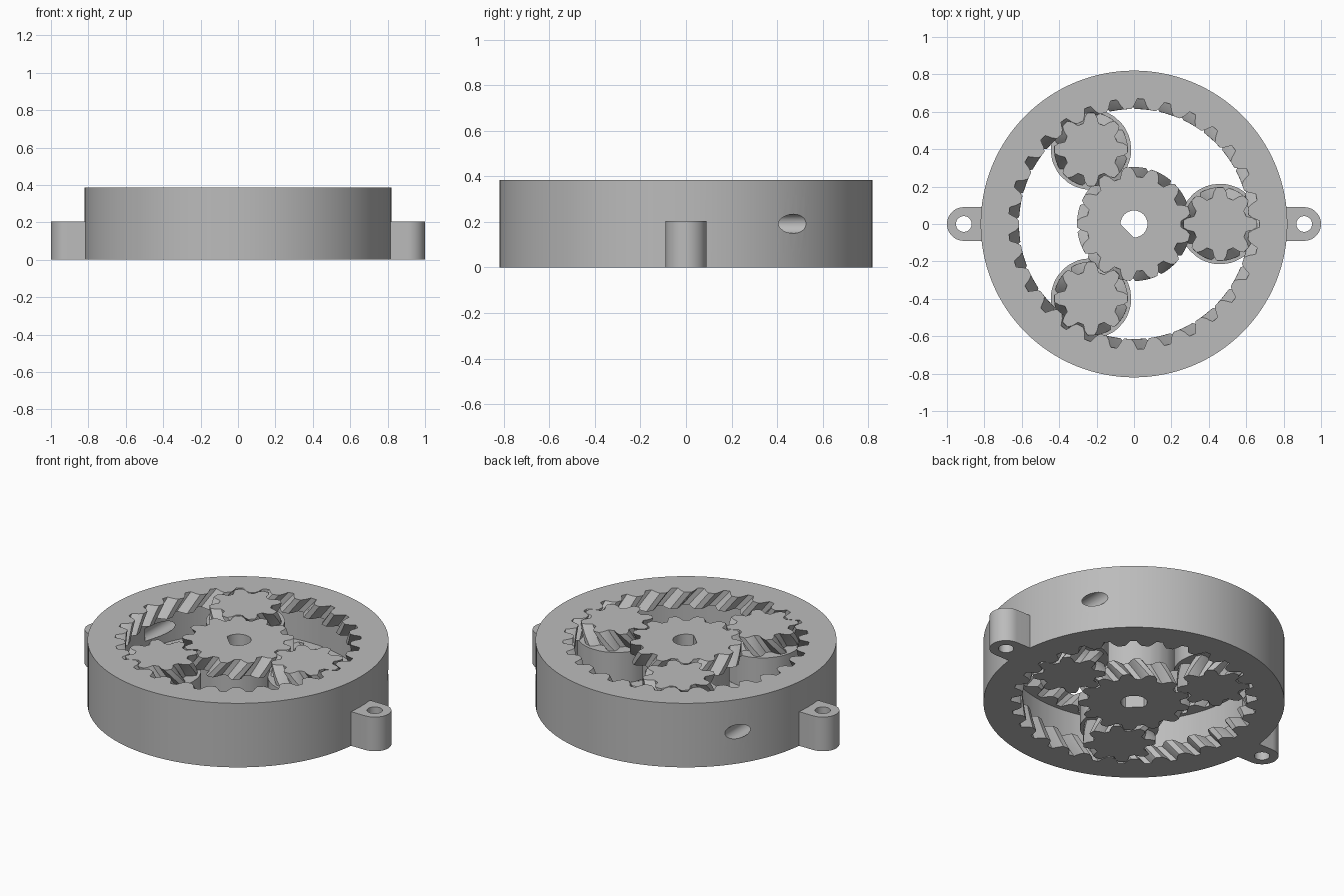
import bpy, bmesh
from math import pi, cos, sin, sqrt

if "Cube" in bpy.data.objects:
    bpy.data.objects.remove(bpy.data.objects["Cube"], do_unlink=True)

HEIGHT = 0.385
GROOVE = (0.1, 0.285)        # smooth bearing band between the two tooth rows
ORBIT = 0.46                 # distance from sun axis to planet axes
SUN_TEETH, PLANET_TEETH = 13, 8
RING_TEETH = SUN_TEETH + 2 * PLANET_TEETH
MODULE = ORBIT / (SUN_TEETH + PLANET_TEETH)
HELIX = 0.8                  # sideways tooth shift per unit of height

grey = bpy.data.materials.new("plain grey")
grey.use_nodes = True
grey.diffuse_color = (0.5, 0.5, 0.5, 1)
grey.node_tree.nodes["Principled BSDF"].inputs["Base Color"].default_value = (0.5, 0.5, 0.5, 1)


def loft(name, sections):
    """Skin equal-length horizontal outlines, given as (z, points), and cap the ends."""
    bm = bmesh.new()
    loops = [[bm.verts.new((x, y, z)) for x, y in pts] for z, pts in sections]
    for low, high in zip(loops, loops[1:]):
        for i in range(len(low)):
            j = (i + 1) % len(low)
            bm.faces.new((low[i], low[j], high[j], high[i]))
    bm.faces.new(loops[0][::-1])
    bm.faces.new(loops[-1])
    mesh = bpy.data.meshes.new(name)
    bm.to_mesh(mesh)
    bm.free()
    mesh.materials.append(grey)
    obj = bpy.data.objects.new(name, mesh)
    bpy.context.collection.objects.link(obj)
    return obj


def circle(radius, count=128, cx=0, cy=0):
    return [(cx + radius * cos(2 * pi * i / count), cy + radius * sin(2 * pi * i / count))
            for i in range(count)]


def cylinder(name, radius, z0, z1, count=128, cx=0):
    pts = circle(radius, count, cx)
    return loft(name, [(z0, pts), (z1, pts)])


def gear(name, teeth, addendum, dedendum, band_radius, hand, phase=0, extra=0):
    """Herringbone gear with a plain round band around its middle."""
    pitch = MODULE * teeth
    tooth = [(-0.36, -dedendum), (-0.24, 0), (-0.12, addendum),
             (0.12, addendum), (0.24, 0), (0.36, -dedendum)]

    def outline(z, band=False):
        drop = HEIGHT / 2 - abs(z - HEIGHT / 2)
        turn = phase - hand * HELIX * drop / pitch
        pts = []
        for k in range(teeth):
            for offset, rise in tooth:
                a = 2 * pi * (k + offset) / teeth + turn
                r = band_radius if band else pitch + rise
                pts.append((r * cos(a), r * sin(a)))
        return z, pts

    def row(z0, z1, steps=4):
        return [outline(z0 + (z1 - z0) * i / steps) for i in range(steps + 1)]

    # The band keeps one fixed turn so that it stays a plain cylinder
    low, high = outline(GROOVE[0], True), outline(GROOVE[1], True)
    return loft(name, row(-extra, GROOVE[0]) + [low, high] + row(GROOVE[1], HEIGHT + extra))


def combine(obj, other, operation="DIFFERENCE"):
    mod = obj.modifiers.new(operation.lower(), "BOOLEAN")
    mod.operation, mod.solver, mod.object = operation, "EXACT", other
    bpy.ops.object.select_all(action="DESELECT")
    obj.select_set(True)
    bpy.context.view_layer.objects.active = obj
    bpy.ops.object.modifier_apply(modifier=mod.name)
    bpy.data.objects.remove(other, do_unlink=True)


# Outer ring with two mounting tabs
ring = cylinder("ring_gear", 0.82, 0, HEIGHT)
for side in (-1, 1):
    arc = [(0.91 + 0.09 * cos(a), 0.09 * sin(a))
           for a in (-pi / 2 + pi * i / 24 for i in range(25))]
    outline = [(x * side, y * side) for x, y in arc + [(0.76, 0.09), (0.76, -0.09)]]
    combine(ring, loft("tab", [(0, outline), (0.205, outline)]), "UNION")
    combine(ring, cylinder("screw_hole", 0.042, -0.1, 0.3, 32, 0.91 * side))

# Internal teeth and bearing groove
combine(ring, gear("ring_cutter", RING_TEETH, 0.035, 0.02, 0.695, -1, extra=0.01))

# Two side holes running in from the back
for side in (-1, 1):
    drill = cylinder("drill", 0.042, 0, 0.9, 32)
    drill.rotation_euler.x = -pi / 2
    drill.location = (0.67 * side, 0.1, 0.192)
    bpy.context.view_layer.update()
    combine(ring, drill)

# Sun gear with a D-shaped shaft hole
sun = gear("sun_gear", SUN_TEETH, 0.02, 0.032, 0.238, 1, phase=pi / SUN_TEETH)
flat = 0.052
shaft = []
for x, y in circle(0.072, 48):
    over = max(0, -(x + y) / sqrt(2) - flat) / sqrt(2)
    shaft.append((x + over, y + over))
combine(sun, loft("shaft_hole", [(-0.1, shaft), (0.5, shaft)]))

# Three planet gears, each turned to mesh with the sun and the ring
parts = [ring, sun]
for k in range(3):
    theta = 2 * pi * k / 3
    planet = gear("planet_gear_%d" % (k + 1), PLANET_TEETH, 0.022, 0.03, 0.215, -1,
                  phase=theta * (1 + SUN_TEETH / PLANET_TEETH))
    planet.location = (ORBIT * cos(theta), ORBIT * sin(theta), 0)
    parts.append(planet)

# Smooth the round walls and keep tooth edges crisp
for obj in parts:
    bpy.ops.object.select_all(action="DESELECT")
    obj.select_set(True)
    bpy.context.view_layer.objects.active = obj
    bpy.ops.object.shade_smooth_by_angle(angle=pi / 10)
